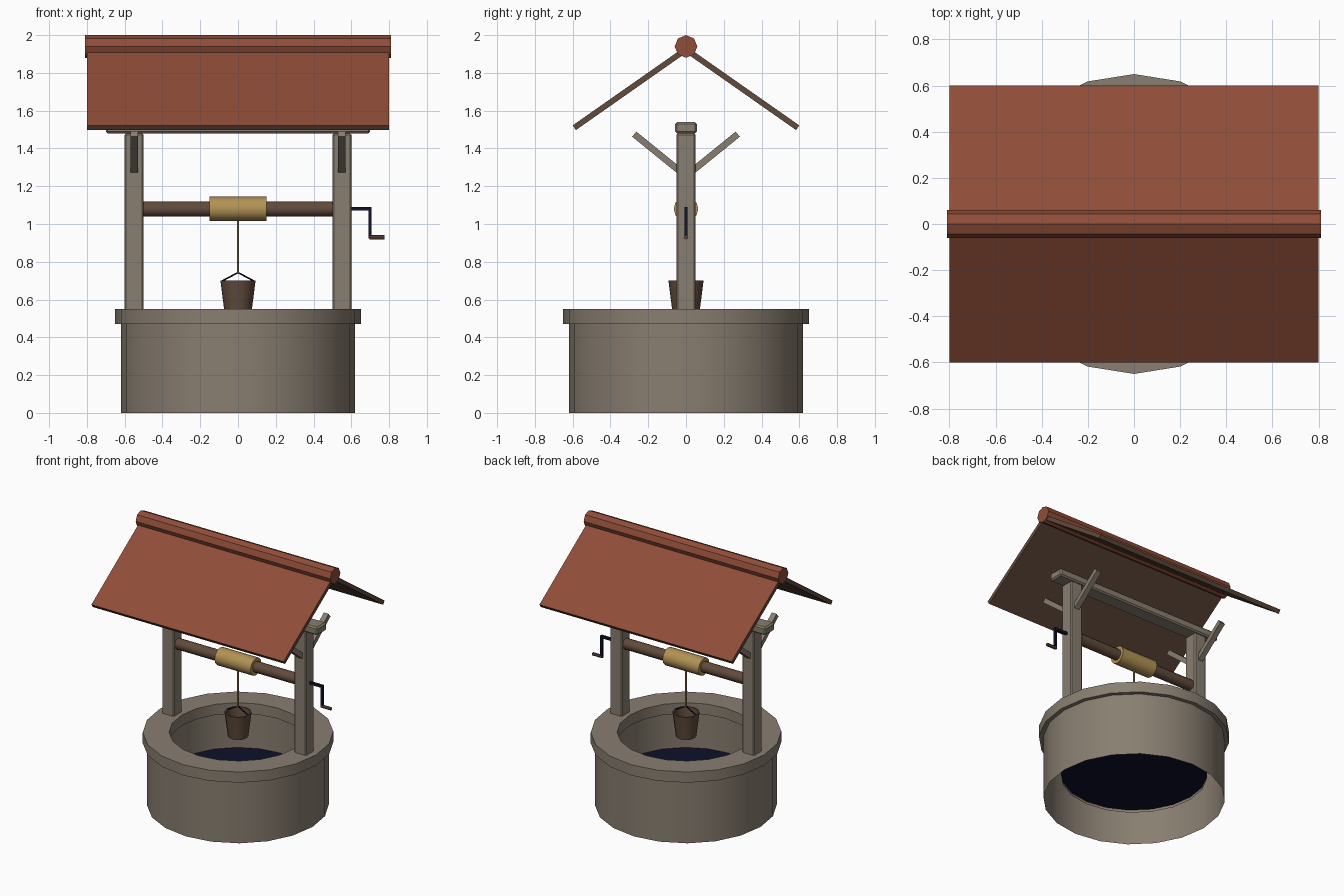
import bpy, bmesh, math
from mathutils import Matrix, Vector

cube = bpy.data.objects.get("Cube")
if cube:
    bpy.data.objects.remove(cube, do_unlink=True)


def material(name, rgb):
    m = bpy.data.materials.new(name)
    m.use_nodes = True
    m.diffuse_color = (*rgb, 1)
    bsdf = next(n for n in m.node_tree.nodes if n.type == 'BSDF_PRINCIPLED')
    bsdf.inputs["Base Color"].default_value = (*rgb, 1)
    return m


STONE = material("weathered_grey", (0.25, 0.21, 0.165))
TILE = material("terracotta", (0.28, 0.075, 0.04))
WOOD = material("brown_wood", (0.12, 0.07, 0.045))
ROPE = material("tan_rope", (0.45, 0.29, 0.09))
IRON = material("dark_iron", (0.006, 0.006, 0.022))
WATER = material("dark_water", (0.004, 0.005, 0.022))


def finish(name, bm, mat, bevel=0):
    mesh = bpy.data.meshes.new(name)
    bm.to_mesh(mesh)
    bm.free()
    ob = bpy.data.objects.new(name, mesh)
    bpy.context.collection.objects.link(ob)
    mesh.materials.append(mat)
    if bevel:
        mod = ob.modifiers.new("soft_edges", 'BEVEL')
        mod.width = bevel
        mod.segments = 1
    else:
        bpy.ops.object.select_all(action='DESELECT')
        ob.select_set(True)
        bpy.context.view_layer.objects.active = ob
        bpy.ops.object.shade_smooth_by_angle(angle=math.radians(40))
    return ob


def box(name, centre, size, mat, tilt=0, bevel=0):
    bm = bmesh.new()
    place = Matrix.Translation(centre) @ Matrix.Rotation(tilt, 4, 'X')
    bmesh.ops.create_cube(bm, size=1, matrix=place @ Matrix.Diagonal((*size, 1)))
    return finish(name, bm, mat, bevel)


def lathe(name, profile, sides, mat, place=Matrix()):
    """Turn a (radius, height) profile around z, then place it."""
    bm = bmesh.new()
    rings = []
    for r, z in profile:
        angles = [2 * math.pi * i / sides for i in range(sides)]
        rings.append([bm.verts.new((r * math.cos(a), r * math.sin(a), z)) for a in angles])
    for low, high in zip(rings, rings[1:]):
        for i in range(sides):
            j = (i + 1) % sides
            bm.faces.new((low[i], low[j], high[j], high[i]))
    bmesh.ops.remove_doubles(bm, verts=bm.verts, dist=1e-5)
    bm.transform(place)
    return finish(name, bm, mat)


def rod(name, a, b, radius, sides, mat):
    a, b = Vector(a), Vector(b)
    d = b - a
    if abs(d.x) > 0.99 * d.length:
        turn = Matrix.Rotation(math.pi / 2, 4, 'Y')
    else:
        turn = d.to_track_quat('Z', 'Y').to_matrix().to_4x4()
    profile = [(0, 0), (radius, 0), (radius, d.length), (0, d.length)]
    return lathe(name, profile, sides, mat, Matrix.Translation(a) @ turn)


# Stone wall with overhanging rim and inner lining, open underneath
lathe("well_wall", [(0.62, 0), (0.62, 0.47), (0.65, 0.47), (0.65, 0.55),
                    (0.47, 0.55), (0.47, 0.47), (0.5, 0.47), (0.5, 0.18)], 20, STONE)
lathe("water", [(0.5, 0.2), (0, 0.2)], 20, WATER)

# Posts, braces and top beam
for side, sx in (("left", 1), ("right", -1)):
    box(side + "_post", (sx * 0.55, 0, 1.01), (0.1, 0.1, 0.94), STONE, bevel=0.008)
    for end, sy in (("front", -1), ("back", 1)):
        box(f"{side}_{end}_brace", (sx * 0.55, sy * 0.14, 1.367), (0.04, 0.345, 0.035),
            STONE, tilt=sy * math.radians(39))
box("top_beam", (0, 0, 1.51), (1.4, 0.115, 0.06), STONE, bevel=0.01)

# Roof slabs: tiled on top, timber on the edges and underside
PITCH, LENGTH, THICK = math.radians(35), 0.71, 0.03
for end, sy in (("front", -1), ("back", 1)):
    y = 0.6 - math.cos(PITCH) * LENGTH / 2 - math.sin(PITCH) * THICK / 2
    z = 1.522 + math.sin(PITCH) * LENGTH / 2 - math.cos(PITCH) * THICK / 2
    slab = box(end + "_roof", (0, sy * y, z), (1.6, LENGTH, THICK), WOOD, tilt=-sy * PITCH)
    slab.data.materials.append(TILE)
    for face in slab.data.polygons:
        face.material_index = int(face.normal.z > 0.7)
rod("roof_ridge", (-0.81, 0, 1.94), (0.81, 0, 1.94), 0.06, 8, TILE)

# Windlass with wound rope
rod("axle", (-0.51, 0, 1.08), (0.51, 0, 1.08), 0.04, 12, WOOD)
rod("rope_coil", (-0.15, 0, 1.08), (0.15, 0, 1.08), 0.065, 12, ROPE)
rod("hanging_rope", (0, 0, 0.74), (0, 0, 1.05), 0.006, 6, ROPE)

# Crank
box("crank_shaft", (0.645, 0, 1.08), (0.126, 0.018, 0.018), IRON)
box("crank_arm", (0.7, 0, 1.005), (0.016, 0.018, 0.165), IRON)
rod("crank_grip", (0.695, 0, 0.93), (0.775, 0, 0.93), 0.012, 8, WOOD)

# Bucket and its bail
lathe("bucket", [(0, 0.52), (0.07, 0.52), (0.093, 0.7), (0.083, 0.7),
                 (0.063, 0.535), (0, 0.535)], 12, WOOD)
for side, sx in (("left", 1), ("right", -1)):
    rod(side + "_bucket_bail", (sx * 0.09, 0, 0.695), (0, 0, 0.743), 0.005, 6, IRON)
